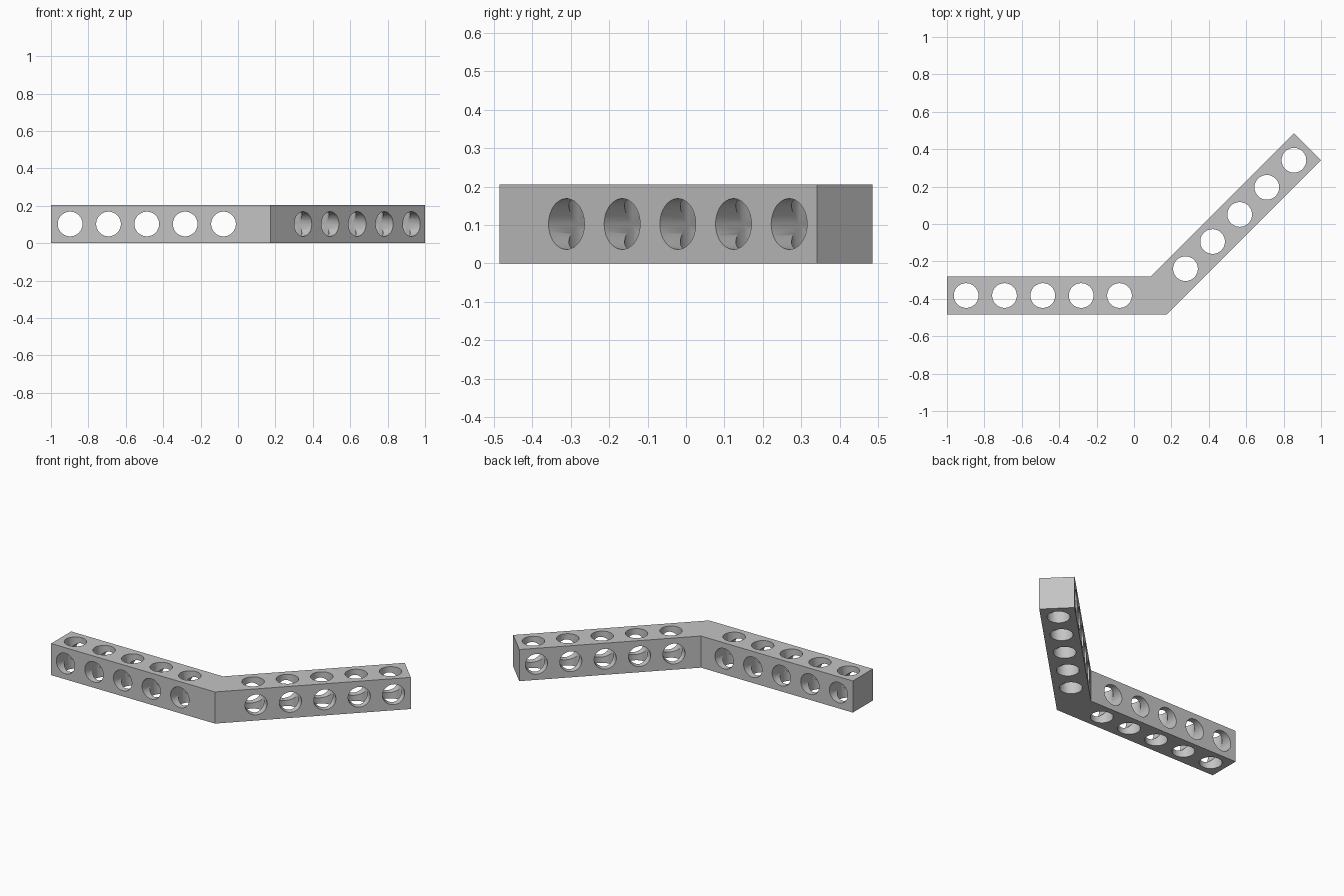
import bpy, bmesh, math
from mathutils import Matrix, Vector

cube = bpy.data.objects.get("Cube")
if cube:
    bpy.data.objects.remove(cube, do_unlink=True)

W = 0.205            # beam thickness and hole spacing
R = 0.066            # hole radius
HOLES = 5
Y0 = -0.485          # front face of the straight arm
BEND = 0.174         # outer corner of the bend
DIAG = Vector((1, 1, 0)).normalized()
SIDE = Vector((-1, 1, 0)).normalized()

grey = bpy.data.materials.new("grey")
grey.use_nodes = True
colour = (0.55, 0.55, 0.55, 1)
grey.diffuse_color = colour
grey.node_tree.nodes["Principled BSDF"].inputs["Base Color"].default_value = colour


def make_object(name, bm):
    bmesh.ops.recalc_face_normals(bm, faces=bm.faces)
    mesh = bpy.data.meshes.new(name)
    bm.to_mesh(mesh)
    bm.free()
    mesh.materials.append(grey)
    obj = bpy.data.objects.new(name, mesh)
    bpy.context.collection.objects.link(obj)
    return obj


# Bent square beam: mitred outline extruded upwards
outer = Vector((BEND, Y0, 0))
inner = Vector((BEND - W * math.tan(math.pi / 8), Y0 + W, 0))
tip = outer + DIAG * (1 - BEND) * math.sqrt(2)
outline = [Vector((-1, Y0, 0)), outer, tip, tip + SIDE * W, inner,
           Vector((-1, Y0 + W, 0))]
bm = bmesh.new()
base = bm.faces.new([bm.verts.new(p) for p in outline])
top = bmesh.ops.extrude_face_region(bm, geom=[base])
bmesh.ops.translate(bm, vec=(0, 0, W),
                    verts=[v for v in top["geom"] if isinstance(v, bmesh.types.BMVert)])
beam = make_object("bent_beam", bm)

# Hole centres, with the sideways drilling direction of each arm
centres = []
for i in range(HOLES):
    step = W * (i + 0.5)
    centres.append((Vector((-1 + step, Y0 + W / 2, W / 2)), Vector((0, 1, 0))))
    centres.append((tip + SIDE * W / 2 - DIAG * step + Vector((0, 0, W / 2)), SIDE))


def drill(name, upright):
    bm = bmesh.new()
    for centre, side in centres:
        axis = Vector((0, 0, 1)) if upright else side
        turn = axis.to_track_quat("Z", "Y").to_matrix().to_4x4()
        bmesh.ops.create_cone(bm, cap_ends=True, segments=64, radius1=R, radius2=R,
                              depth=W * 1.4, matrix=Matrix.Translation(centre) @ turn)
    cutter = make_object(name, bm)
    cutter.hide_render = True
    cut = beam.modifiers.new(name, "BOOLEAN")
    cut.operation = "DIFFERENCE"
    cut.solver = "EXACT"
    cut.object = cutter
    bpy.ops.object.modifier_apply(modifier=cut.name)
    bpy.data.objects.remove(cutter, do_unlink=True)


# Drill crossing holes through both arms
bpy.ops.object.select_all(action="DESELECT")
beam.select_set(True)
bpy.context.view_layer.objects.active = beam
drill("upright_holes", True)
drill("sideways_holes", False)
bpy.ops.object.shade_smooth_by_angle(angle=math.radians(30))
